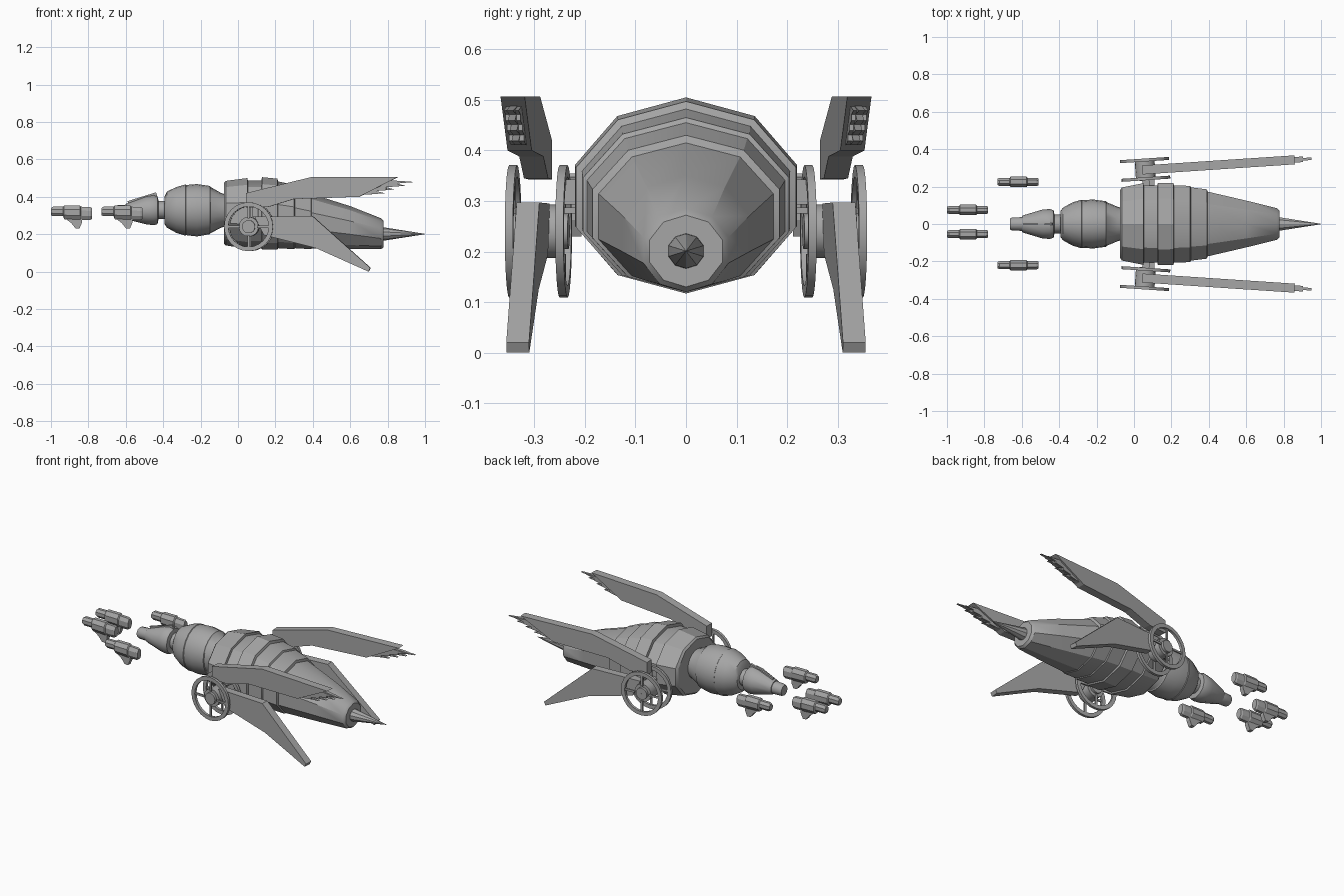
import bpy, bmesh, math
from mathutils import Matrix, Vector

if "Cube" in bpy.data.objects:
    bpy.data.objects.remove(bpy.data.objects["Cube"], do_unlink=True)

grey = bpy.data.materials.new("hull grey")
grey.use_nodes = True
GREY = (0.38, 0.38, 0.38, 1)
grey.diffuse_color = GREY
grey.node_tree.nodes["Principled BSDF"].inputs["Base Color"].default_value = GREY


def finish(name, bm, smooth=None):
    """Turn a bmesh into a shaded object."""
    bmesh.ops.recalc_face_normals(bm, faces=bm.faces)
    mesh = bpy.data.meshes.new(name)
    bm.to_mesh(mesh)
    bm.free()
    mesh.materials.append(grey)
    ob = bpy.data.objects.new(name, mesh)
    bpy.context.collection.objects.link(ob)
    if smooth:
        bpy.ops.object.select_all(action="DESELECT")
        ob.select_set(True)
        bpy.context.view_layer.objects.active = ob
        bpy.ops.object.shade_smooth_by_angle(angle=math.radians(smooth))
    return ob


def loft(bm, stations, sides=10, phase=math.pi / 2, x0=0, y0=0):
    """Rings along x, each station is (x, half width, top, bottom)."""
    angles = [phase + math.tau * i / sides for i in range(sides)]
    wide = max(math.cos(a) for a in angles)
    tall = max(math.sin(a) for a in angles)
    rings = []
    for x, w, top, bottom in stations:
        mid, h = (top + bottom) / 2, (top - bottom) / 2
        rings.append([bm.verts.new((x0 + x, y0 + w * math.cos(a) / wide,
                                    mid + h * math.sin(a) / tall)) for a in angles])
    for r, q in zip(rings, rings[1:]):
        for i in range(sides):
            j = (i + 1) % sides
            bm.faces.new((r[i], r[j], q[j], q[i]))
    bm.faces.new(rings[0])
    bm.faces.new(rings[-1])


def plate(bm, outline, thickness, y=0, x0=0):
    """Flat outline in x and z, thickened along y."""
    a, b = [[bm.verts.new((x0 + x, y + s * thickness / 2, z)) for x, z in outline]
            for s in (-1, 1)]
    bm.faces.new(a)
    bm.faces.new(b)
    for i in range(len(a)):
        j = (i + 1) % len(a)
        bm.faces.new((a[i], a[j], b[j], b[i]))


def tube(bm, outer, inner, y1, y2, sides=20):
    """Ring around the y axis through the hub centre."""
    loops = []
    for r, y in ((outer, y1), (outer, y2), (inner, y2), (inner, y1)):
        loops.append([bm.verts.new((HUB_X + r * math.cos(math.tau * i / sides), y,
                                    HUB_Z + r * math.sin(math.tau * i / sides)))
                      for i in range(sides)])
    for k in range(4):
        p, q = loops[k], loops[(k + 1) % 4]
        for i in range(sides):
            j = (i + 1) % sides
            bm.faces.new((p[i], p[j], q[j], q[i]))


def box(bm, centre, size, turn=0):
    m = (Matrix.Translation(centre) @ Matrix.Rotation(turn, 4, "Y")
         @ Matrix.Diagonal((*size, 1)))
    bmesh.ops.create_cube(bm, size=1, matrix=m)


# Banded abdomen with overlapping shell plates
bm = bmesh.new()
loft(bm, [(-.075, .18, .475, .15), (-.065, .195, .485, .14), (.05, .218, .5, .122),
          (.053, .205, .487, .13), (.125, .207, .487, .13), (.128, .22, .505, .117),
          (.21, .218, .497, .117), (.215, .206, .482, .125), (.3, .204, .465, .12),
          (.304, .196, .455, .125), (.39, .185, .43, .12), (.394, .173, .415, .124),
          (.6, .125, .35, .12), (.765, .084, .285, .12), (.778, .072, .272, .13)])
finish("abdomen", bm, 30)

# Stinger
bm = bmesh.new()
loft(bm, [(.76, .036, .237, .165), (.79, .034, .235, .167), (1, .001, .202, .2)])
finish("stinger", bm, 30)

# Thorax
bm = bmesh.new()
loft(bm, [(-.393, .07, .40, .255), (-.38, .087, .428, .235), (-.33, .115, .452, .207),
          (-.28, .13, .466, .192), (-.277, .127, .463, .195), (-.22, .131, .468, .188),
          (-.15, .122, .458, .2), (-.147, .117, .453, .205), (-.09, .093, .42, .235),
          (-.06, .085, .41, .245)], 20)
finish("thorax", bm, 30)

# Neck, head and snout
bm = bmesh.new()
loft(bm, [(-.45, .05, .378, .28), (-.37, .05, .378, .28)], 12)
finish("neck", bm, 35)
bm = bmesh.new()
loft(bm, [(-.6, .042, .362, .284), (-.59, .047, .366, .278), (-.49, .077, .403, .253),
          (-.45, .08, .41, .248), (-.43, .074, .402, .254), (-.425, .05, .378, .28)], 12)
finish("head", bm, 30)
bm = bmesh.new()
loft(bm, [(-.662, .03, .349, .29), (-.655, .034, .354, .286), (-.595, .037, .358, .284)], 12)
finish("snout", bm, 35)
bm = bmesh.new()
box(bm, (-.51, 0, .386), (.16, .012, .03), -.3)
finish("head_ridge", bm)

# Four floating escort pods
for n, (px, py) in enumerate([(-.89, .075), (-.89, -.054), (-.62, .225), (-.62, -.22)], 1):
    bm = bmesh.new()
    loft(bm, [(-.11, .017, .34, .302), (-.1, .021, .347, .297), (-.045, .021, .347, .297),
              (-.04, .028, .354, .28), (.045, .028, .354, .276), (.05, .022, .347, .276),
              (.1, .022, .345, .276), (.11, .018, .34, .282)], 8, math.pi / 8, px, py)
    plate(bm, [(-.035, .285), (0, .258), (.02, .232), (.042, .23), (.056, .262), (.056, .285)],
          .026, py, px)
    finish(f"escort_pod_{n}", bm)

# Wheel and wing groups, one on each side, toed out slightly
HUB_X, HUB_Z, HUB_Y, YAW = .06, .24, .29, math.radians(3.8)


def side_part(name, build, smooth=None):
    for side, s in (("rear", 1), ("front", -1)):
        bm = bmesh.new()
        build(bm)
        pivot = Vector((HUB_X, 0, 0))
        turn = (Matrix.Diagonal((1, s, 1, 1)) @ Matrix.Translation(pivot + Vector((0, HUB_Y, 0)))
                @ Matrix.Rotation(YAW, 4, "Z") @ Matrix.Translation(-pivot))
        bm.transform(turn)
        finish(f"{side}_{name}", bm, smooth)


def wheel(y):
    def build(bm):
        tube(bm, .131, .108, y - .008, y + .008, 24)
        for k in range(4):
            a = k * math.pi / 2
            box(bm, (HUB_X + .08 * math.cos(a), y, HUB_Z + .08 * math.sin(a)),
                (.07, .008, .012), -a)
    return build


def hub(bm):
    tube(bm, .053, .001, -.045, .045, 16)
    tube(bm, .035, .001, -.058, .06, 16)


def struts(bm):
    box(bm, (HUB_X + .03, -.08, .318), (.03, .07, .05))
    box(bm, (HUB_X, -.08, .281), (.04, .07, .012))


def upper_wing(bm):
    plate(bm, [(.045, .343), (.045, .42), (.4, .507), (.86, .507), (.65, .4),
               (.3, .388), (.16, .345)], .048)


def feathers(depth, reach):
    def build(bm):
        points = [(.6, .41), (.79, .49)]
        # Saw-toothed trailing tips
        for k in range(4):
            x, z = .87 - .055 * k, .487 - .02 * k
            points += [(x + reach, z - .008), (x - .02, z - .016)]
        plate(bm, points, depth)
    return build


def lower_wing(bm):
    plate(bm, [(.09, .295), (.4, .297), (.71, .02), (.7, 0), (.42, .125), (.14, .195)], .045)


side_part("outer_wheel", wheel(.052), 35)
side_part("inner_wheel", wheel(-.048), 35)
side_part("hub", hub, 35)
side_part("hub_struts", struts)
side_part("upper_wing", upper_wing)
side_part("wing_feathers", feathers(.03, .035))
side_part("wing_feather_tips", feathers(.014, .08))
side_part("lower_wing", lower_wing)
